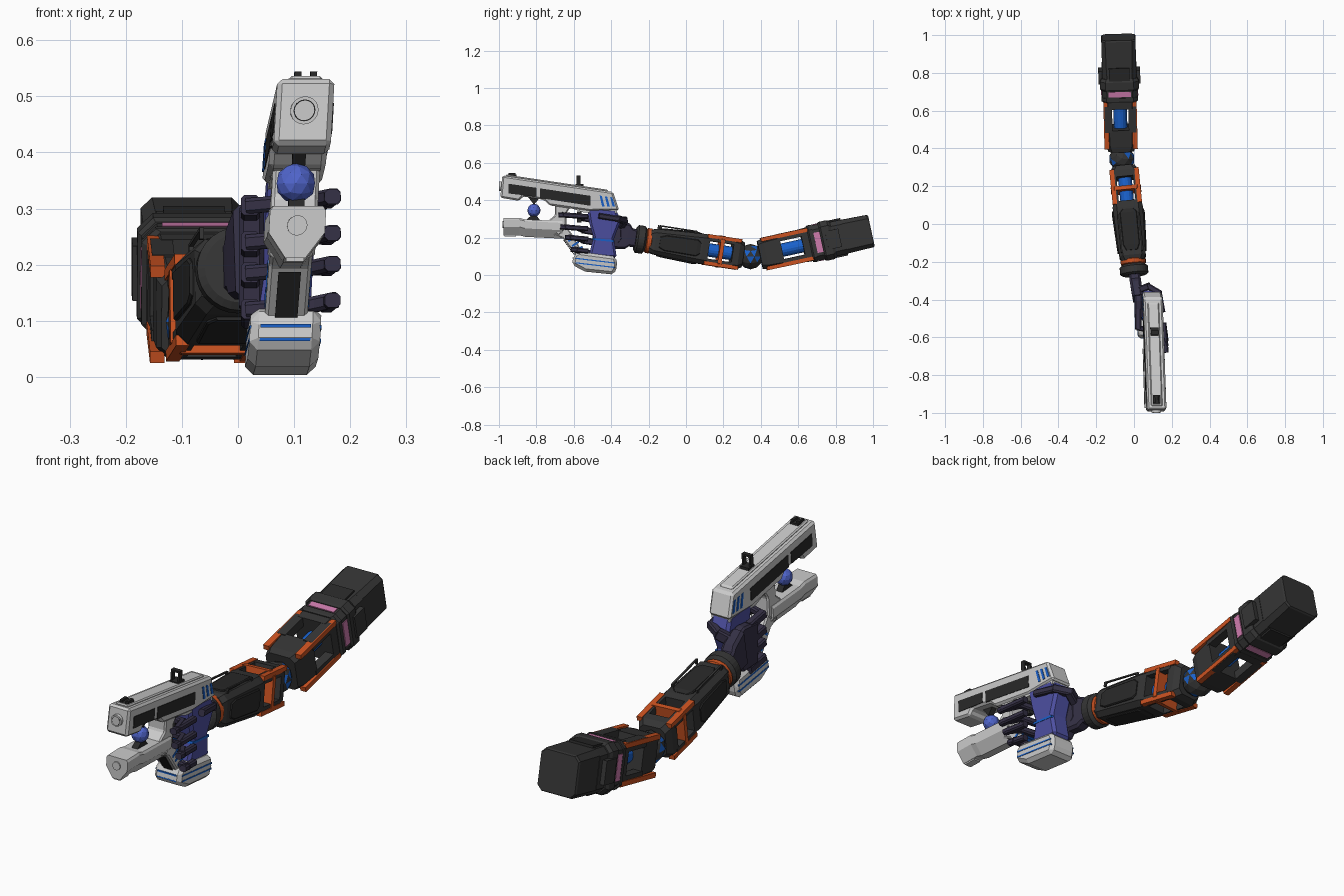
import bpy, bmesh, math
from mathutils import Vector, Matrix

if "Cube" in bpy.data.objects:
    bpy.data.objects.remove(bpy.data.objects["Cube"])


def material(name, r, g, b):
    m = bpy.data.materials.new(name)
    m.diffuse_color = (r, g, b, 1)
    m.use_nodes = True
    m.node_tree.nodes["Principled BSDF"].inputs["Base Color"].default_value = m.diffuse_color
    return m


LIGHT = material("light_grey", .60, .60, .60)
CHAR = material("charcoal", .035, .035, .035)
BLACK = material("panel_black", .022, .022, .022)
ORANGE = material("orange", .60, .085, .015)
BLUE = material("bright_blue", .01, .12, .60)
GRIP = material("grip_violet", .075, .08, .36)
HAND = material("hand_indigo", .035, .03, .06)
PINK = material("pink", .62, .20, .42)
ORB = material("orb_blue", .08, .13, .60)

# The gun is drawn in side view (y, z), then leaned and yawed by this shear
GUN = Matrix(((1, -.026, .06, .1 - .018 - .018), (0, 1, 0, 0), (0, 0, 1, 0), (0, 0, 0, 1)))


def frame(p, q):
    """Matrix at p whose Y axis points to q."""
    p, q = Vector(p), Vector(q)
    y = (q - p).normalized()
    x = y.cross(Vector((0, 0, 1))).normalized()
    m = Matrix((x, y, x.cross(y))).transposed().to_4x4()
    m.translation = p
    return m


def finish(name, bm, M, mat, bevel=0):
    bm.transform(M)
    bmesh.ops.recalc_face_normals(bm, faces=bm.faces)
    me = bpy.data.meshes.new(name)
    bm.to_mesh(me)
    bm.free()
    me.materials.append(mat)
    ob = bpy.data.objects.new(name, me)
    bpy.context.collection.objects.link(ob)
    if bevel:
        mod = ob.modifiers.new("bevel", 'BEVEL')
        mod.width, mod.segments, mod.limit_method = bevel, 1, 'ANGLE'
    return ob


def rings(name, M, rs, mat, bevel=0):
    """Skin a list of equal-length rings and cap both ends."""
    bm = bmesh.new()
    vs = [[bm.verts.new(p) for p in r] for r in rs]
    n = len(rs[0])
    for a, b in zip(vs, vs[1:]):
        for i in range(n):
            bm.faces.new((a[i], a[(i + 1) % n], b[(i + 1) % n], b[i]))
    bm.faces.new(vs[0])
    bm.faces.new(vs[-1][::-1])
    return finish(name, bm, M, mat, bevel)


def loft(name, M, stations, mat):
    """Chamfered box sections (t, half width, half height, chamfer) along Y."""
    def sec(t, a, b, c):
        return [(x, t, z) for x, z in ((a, b - c), (a - c, b), (c - a, b), (-a, b - c),
                                       (-a, c - b), (c - a, -b), (a - c, -b), (a, c - b))]
    return rings(name, M, [sec(*s) for s in stations], mat)


def lathe(name, M, prof, mat, n=20):
    return rings(name, M, [[(r * math.cos(2 * math.pi * i / n), t, r * math.sin(2 * math.pi * i / n))
                            for i in range(n)] for t, r in prof], mat)


def prism(name, pts, hw, mat, bevel=0, x=0, M=GUN):
    return rings(name, M, [[(x + s * hw, y, z) for y, z in pts] for s in (-1, 1)], mat, bevel)


def box(name, M, c, h, mat):
    return prism(name, [(c[1] + i * h[1], c[2] + j * h[2]) for i, j in ((-1, -1), (1, -1), (1, 1), (-1, 1))],
                 h[0], mat, 0, c[0], M)


def bar(name, p, q, hx, hz, mat, c=.006):
    L = (Vector(q) - Vector(p)).length
    return loft(name, frame(p, q), [(-.006, hx, hz, c), (L + .006, hx, hz, c)], mat)


def ball(name, loc, r, mat):
    bm = bmesh.new()
    bmesh.ops.create_icosphere(bm, subdivisions=2, radius=r)
    return finish(name, bm, Matrix.Translation(loc), mat)


def cage(name, M, t0, t1, a, b, w):
    """Open section: four corner posts around a blue piston."""
    for sx in (-1, 1):
        for sz in (-1, 1):
            box(name + "_post", M, (sx * (a - w), (t0 + t1) / 2, sz * (b - w)), (w, (t1 - t0) / 2, w), CHAR)
    lathe(name + "_piston", M, [(t0, .036), (t1, .036)], BLUE, 16)


def edge_strips(name, M, t0, t1, a, b, c=.012):
    for sx in (-1, 1):
        for sz in (-1, 1):
            box(name, M, (sx * a, (t0 + t1) / 2, sz * b), (c, (t1 - t0) / 2, c * .8), ORANGE)


# ---- Forearm
F = frame((0, -.245, .19), (-.055, .31, .105))
lathe("wrist_disc", F, [(-.027, .062), (-.018, .075), (.018, .075), (.03, .06)], CHAR, 28)
lathe("wrist_orange_ring", F, [(.028, .058), (.034, .066), (.055, .068), (.06, .06)], ORANGE, 28)
loft("forearm_body", F, [(.05, .06, .058, .02), (.075, .07, .068, .02), (.33, .08, .081, .022), (.365, .076, .08, .02)], CHAR)
for s in (-1, 1):
    loft("forearm_side_panel", F @ Matrix.Translation((s * .071, 0, 0)),
         [(.10, .006, .03, .004), (.13, .008, .042, .004), (.30, .016, .045, .004), (.32, .013, .03, .004)], BLACK)
    loft("forearm_flat_panel", F @ Matrix.Translation((0, 0, s * .07)),
         [(.10, .03, .005, .003), (.13, .044, .008, .003), (.30, .046, .017, .004), (.32, .03, .012, .004)], BLACK)
    box("forearm_rail", F, (s * .055, .19, .088), (.004, .10, .003), CHAR)
    for t in (.095, .285):
        box("rail_foot", F, (s * .055, t, .08), (.004, .006, .01), CHAR)
cage("forearm_cage", F, .36, .505, .076, .08, .016)
loft("forearm_mid_ring", F, [(.423, .08, .085, .02), (.444, .08, .085, .02)], ORANGE)
loft("forearm_end", F, [(.495, .076, .081, .02), (.53, .073, .08, .02), (.557, .058, .066, .02)], CHAR)
edge_strips("forearm_orange_strip", F, .35, .535, .066, .073)

# ---- Elbow, a faceted ball with blue cells
elbow = ball("elbow_ball", (-.064, .345, .098), .068, CHAR)
elbow.data.materials.append(BLUE)
for p in elbow.data.polygons:
    p.material_index = int(p.index % 7 == 0)

# ---- Upper arm
U = frame((-.068, .395, .107), (-.083, .985, .235))
loft("upper_arm_front", U, [(0, .068, .076, .02), (.03, .077, .082, .02), (.12, .08, .086, .02)], CHAR)
cage("upper_arm_cage", U, .11, .25, .083, .089, .02)
loft("upper_arm_mid", U, [(.235, .083, .09, .02), (.27, .086, .092, .022), (.46, .092, .093, .025)], CHAR)
edge_strips("upper_arm_orange_strip", U, .02, .275, .075, .078, .013)
loft("band_front", U, [(.272, .088, .096, .025), (.28, .097, .10, .025), (.298, .097, .10, .025)], CHAR)
loft("band_middle", U, [(.298, .093, .096, .025), (.338, .094, .097, .025)], CHAR)
for s in (-1, 1):
    box("pink_side_panel", U, (s * .094, .318, 0), (.004, .016, .055), PINK)
    box("pink_flat_panel", U, (0, .318, s * .096), (.06, .014, .004), PINK)
    box("side_latch", U, (s * .10, .40, .0), (.011, .036, .05), CHAR)
    box("flat_latch", U, (0, .42, s * .096), (.055, .04, .006), BLACK)
loft("band_rear", U, [(.336, .096, .10, .025), (.345, .103, .106, .028), (.385, .103, .106, .028), (.40, .095, .096, .025)], CHAR)
loft("upper_arm_end", U, [(.45, .09, .092, .022), (.60, .091, .088, .02), (.608, .087, .084, .02)], CHAR)

# ---- Gun upper body
prism("slide", [(-.982, .532), (-.39, .444), (-.357, .345), (-.52, .342), (-.73, .372), (-.76, .402),
                (-.872, .42), (-.892, .396), (-.993, .413)], .051, LIGHT, .009)
prism("slide_top_rail", [(-.965, .537), (-.42, .456), (-.41, .43), (-.96, .51)], .03, LIGHT, .005)
prism("slide_front_panel", [(-.95, .488), (-.80, .466), (-.80, .418), (-.95, .436)], .053, BLACK)
prism("slide_rear_panel", [(-.78, .463), (-.51, .423), (-.51, .37), (-.78, .411)], .053, BLACK)
for i in range(3):
    y = -.462 + i * .028
    prism("rear_blue_slot", [(y, .425 - i * .004), (y + .012, .423 - i * .004), (y + .027, .365), (y + .013, .367)], .053, BLUE)
for name, r, y0, y1, m in (("muzzle_ring", .025, -1.0, -.98, LIGHT), ("muzzle_groove", .0195, -1.0005, -.98, BLACK),
                           ("muzzle_bore", .0175, -1.001, -.98, LIGHT)):
    lathe(name, GUN @ Matrix.Translation((0, 0, .475)), [(y0 + .001, r), (y1, r)], m)
# sights
for s in (-1, 1):
    box("rear_sight_post", GUN, (s * .017, -.575, .50), (.004, .01, .032), BLACK)
    box("front_sight_ear", GUN, (s * .014, -.93, .535), (.006, .018, .009), BLACK)
box("rear_sight_top", GUN, (0, -.575, .528), (.021, .01, .004), BLACK)
box("rear_sight_base", GUN, (0, -.57, .48), (.021, .022, .006), BLACK)
box("front_sight_base", GUN, (0, -.93, .531), (.02, .025, .005), BLACK)

# ---- Energy orb between two spikes
ball("energy_orb", (.103, -.813, .345), .036, ORB)
prism("orb_upper_spike", [(-.85, .425), (-.78, .415), (-.813, .375)], .012, BLACK)
prism("orb_lower_spike", [(-.86, .29), (-.77, .28), (-.80, .318), (-.825, .32)], .014, BLACK)

# ---- Lower barrel, strut and frame
SEC = [(-.044, .305), (.044, .305), (.05, .296), (.05, .257), (.018, .212),
       (-.018, .212), (-.05, .257), (-.05, .296)]
rings("lower_barrel", GUN, [[(x, y, z + d) for x, z in SEC] for y, d in
                            ((-.975, 0), (-.89, .0), (-.86, -.008), (-.66, -.018))], LIGHT)
box("lower_barrel_lip", GUN, (0, -.94, .215), (.016, .03, .009), LIGHT)
lathe("lower_muzzle", GUN @ Matrix.Translation((0, 0, .27)), [(-.98, .018), (-.96, .018)], LIGHT)
prism("frame_bridge", [(-.76, .27), (-.70, .32), (-.70, .385), (-.61, .375), (-.64, .33), (-.64, .25), (-.68, .21)], .042, LIGHT, .006)
prism("frame_top", [(-.70, .385), (-.37, .36), (-.37, .33), (-.55, .335)], .044, LIGHT)
STRUT = [(-.71, .215), (-.66, .197), (-.585, .10), (-.54, .10), (-.61, .22), (-.64, .26)]
prism("guard_strut", STRUT, .038, LIGHT, .006)
prism("guard_dark_panel", [(-.657, .187), (-.653, .187), (-.594, .106), (-.598, .106)], .02, BLACK)
for i in range(3):
    y, z = -.632 + i * .02, .185 - i * .026
    prism("guard_blue_rib", [(y, z), (y + .006, z - .009), (y + .042, z + .014), (y + .036, z + .023)], .0395, BLUE)
box("trigger", GUN, (0, -.57, .31), (.01, .012, .03), BLACK)

# ---- Grip and base
prism("grip", [(-.53, .365), (-.375, .352), (-.348, .29), (-.385, .195), (-.37, .09), (-.52, .10),
               (-.495, .20), (-.515, .27)], .045, GRIP, .012)
prism("grip_blue_band", [(-.499, .198), (-.385, .186), (-.386, .176), (-.502, .188)], .0465, BLUE)
prism("grip_base", [(-.60, .108), (-.575, .125), (-.375, .098), (-.366, .05), (-.385, .002), (-.54, .018),
                    (-.61, .055)], .063, LIGHT, .02)
for d in (0, -.024):
    prism("base_blue_stripe", [(-.59, .092 + d), (-.38, .067 + d), (-.38, .061 + d), (-.59, .086 + d)], .0645, BLUE)
    box("base_front_stripe", GUN, (0, -.602, .091 + d), (.045, .005, .003), BLUE)

# ---- Hand: wrist, palm, thumb and wrapped fingers
loft("hand_wrist", frame((0, -.25, .19), (.022, -.40, .225)),
     [(0, .028, .045, .01), (.05, .03, .05, .01), (.07, .03, .07, .012), (.15, .028, .085, .012)], HAND)
prism("palm", [(-.50, .30), (-.40, .308), (-.345, .27), (-.34, .19), (-.40, .115), (-.50, .12)], .022, HAND, .008, .024, Matrix())
bar("thumb_base", (.025, -.35, .265), (.075, -.33, .29), .018, .022, HAND)
bar("thumb_middle", (.075, -.33, .29), (.135, -.365, .30), .016, .018, HAND)
bar("thumb_tip", (.135, -.365, .30), (.152, -.46, .315), .013, .015, HAND)
for i, (z, yf) in enumerate(((.315, -.675), (.25, -.665), (.195, -.64), (.13, -.61))):
    left = (.022, -.55, z - .01)
    bar("finger_root", (.022, -.46, z - .025), left, .017, .018, HAND)
    bar("finger_cross", left, (.14, -.575, z), .014, .014, HAND)
    bar("finger_knuckle", (.14, -.575, z), (.168, yf + .02, z + .006), .014, .014, HAND)
    bar("finger_tip", (.168, yf, z + .006), (.158, -.53, z - .002), .014, .013, HAND)
